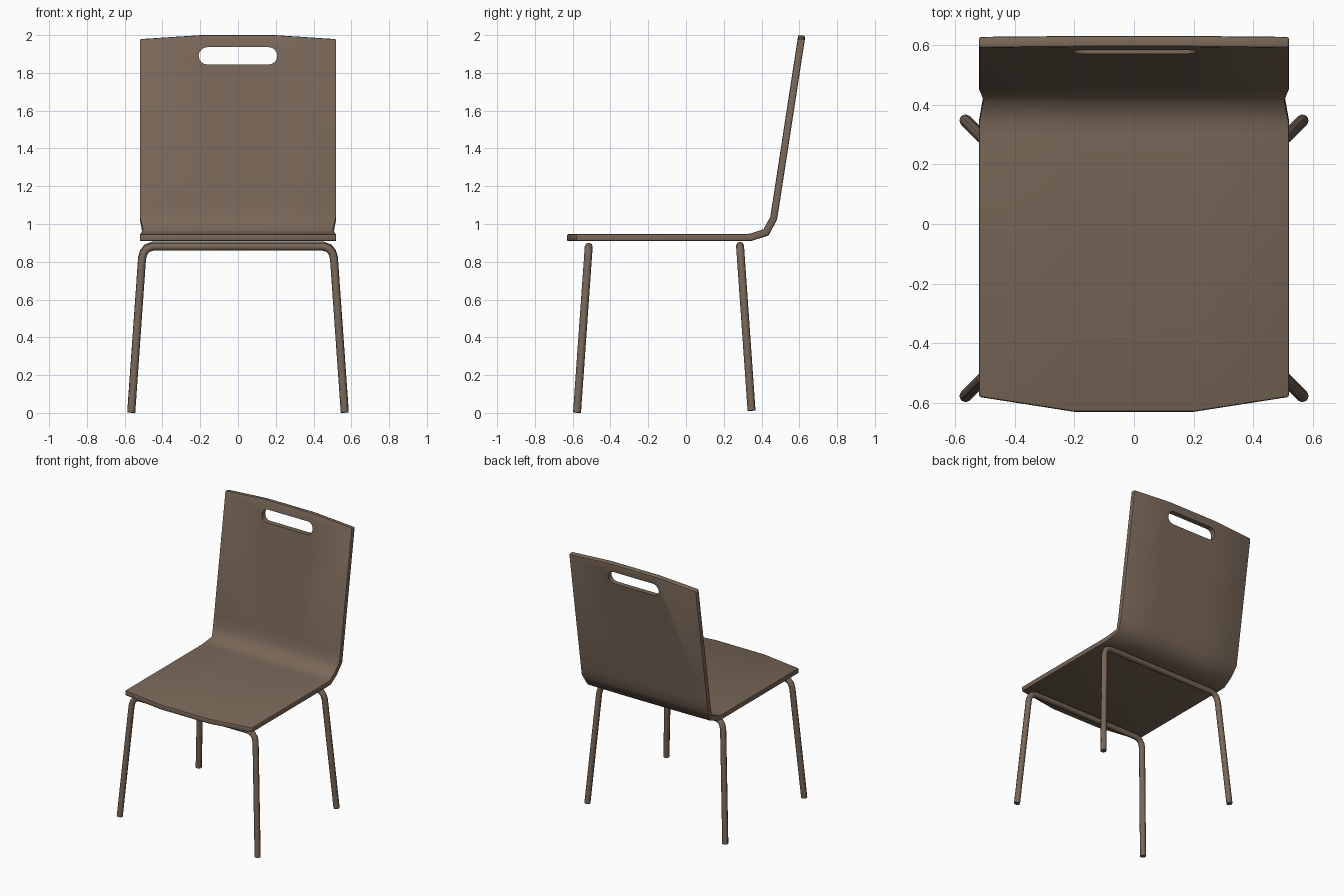
import bpy, bmesh, math

if "Cube" in bpy.data.objects:
    bpy.data.objects.remove(bpy.data.objects["Cube"])

brown = bpy.data.materials.new("warm brown")
brown.diffuse_color = (0.19, 0.135, 0.097, 1)
brown.use_nodes = True
brown.node_tree.nodes["Principled BSDF"].inputs["Base Color"].default_value = brown.diffuse_color


def mesh_object(name, bm):
    bmesh.ops.recalc_face_normals(bm, faces=bm.faces)
    me = bpy.data.meshes.new(name)
    bm.to_mesh(me)
    bm.free()
    ob = bpy.data.objects.new(name, me)
    bpy.context.collection.objects.link(ob)
    return ob


def select(ob):
    bpy.ops.object.select_all(action='DESELECT')
    ob.select_set(True)
    bpy.context.view_layer.objects.active = ob


def finish(ob, angle):
    select(ob)
    bpy.ops.object.convert(target='MESH')
    bpy.ops.object.shade_smooth_by_angle(angle=math.radians(angle))
    ob.data.materials.clear()
    ob.data.materials.append(brown)


# Seat and back shell: rows of (half width, edge y, edge z, middle y, middle z)
rows = [
    (0.52, -0.580, 0.928, -0.630, 0.928),
    (0.52, 0.300, 0.928, 0.300, 0.928),
    (0.52, 0.345, 0.930, 0.345, 0.930),
    (0.505, 0.424, 0.957, 0.424, 0.955),
    (0.52, 0.464, 1.030, 0.464, 1.030),
    (0.52, 0.475, 1.100, 0.475, 1.100),
    (0.52, 0.610, 1.977, 0.613, 1.998),
]
bm = bmesh.new()
grid = []
for w, ye, ze, ym, zm in rows:
    grid.append([bm.verts.new(p) for p in
                 ((-w, ye, ze), (-0.2, ym, zm), (0.2, ym, zm), (w, ye, ze))])
for a, b in zip(grid, grid[1:]):
    for i in range(3):
        bm.faces.new((a[i], a[i + 1], b[i + 1], b[i]))
shell = mesh_object("seat_and_back", bm)

# Handle slot cutter: a rounded-end prism along y
bm = bmesh.new()
outline = []
for side in (1, -1):
    for k in range(9):
        t = math.radians(-90 + 22.5 * k)
        outline.append((side * (0.162 + 0.046 * math.cos(t)), 1.89 + side * 0.046 * math.sin(t)))
face = bm.faces.new([bm.verts.new((x, 0.4, z)) for x, z in outline])
ext = bmesh.ops.extrude_face_region(bm, geom=[face])
bmesh.ops.translate(bm, vec=(0, 0.4, 0),
                    verts=[g for g in ext["geom"] if isinstance(g, bmesh.types.BMVert)])
cutter = mesh_object("slot_cutter", bm)
cutter.hide_render = True

# Thickness, softened rim, slot
m = shell.modifiers.new("thickness", 'SOLIDIFY')
m.thickness, m.offset, m.use_even_offset = 0.038, 0, True
m = shell.modifiers.new("rim", 'BEVEL')
m.width, m.segments, m.limit_method, m.angle_limit = 0.008, 2, 'ANGLE', math.radians(50)
m = shell.modifiers.new("slot", 'BOOLEAN')
m.operation, m.object, m.solver = 'DIFFERENCE', cutter, 'EXACT'
finish(shell, 44)
bpy.data.objects.remove(cutter)


# Bent tube leg frames
def leg_frame(name, y_top, y_foot, z_foot, z_top):
    half = [(0.565, z_foot), (0.508, z_top - 0.065), (0.500, z_top - 0.035),
            (0.482, z_top - 0.011), (0.45, z_top)]
    pts = half + [(-x, z) for x, z in reversed(half)]
    cu = bpy.data.curves.new(name, 'CURVE')
    cu.dimensions = '3D'
    cu.bevel_depth, cu.bevel_resolution, cu.use_fill_caps = 0.021, 2, True
    sp = cu.splines.new('POLY')
    sp.points.add(len(pts) - 1)
    for p, (x, z) in zip(sp.points, pts):
        y = y_top + (y_foot - y_top) * (z_top - z) / (z_top - z_foot)
        p.co = (x, y, z, 1)
    ob = bpy.data.objects.new(name, cu)
    bpy.context.collection.objects.link(ob)
    finish(ob, 50)


leg_frame("front_legs", -0.515, -0.577, 0.002, 0.880)
leg_frame("rear_legs", 0.286, 0.347, 0.012, 0.886)
